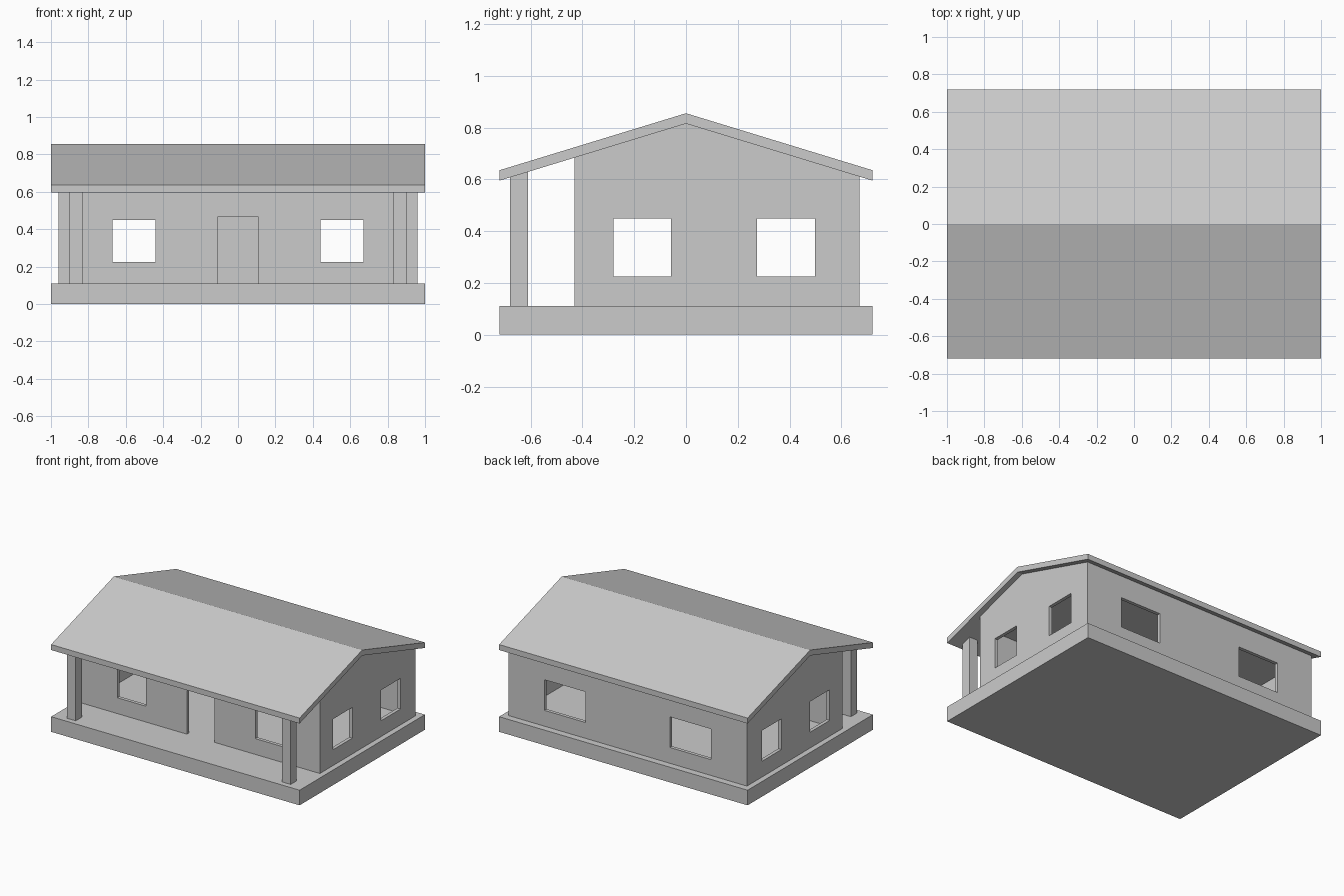
import bpy, bmesh

if "Cube" in bpy.data.objects:
    bpy.data.objects.remove(bpy.data.objects["Cube"])

SLOPE = 0.22 / 0.72     # roof pitch
RIDGE = 0.815           # underside of the ridge
FLOOR = 0.11
T = 0.025               # wall thickness


def make_object(name, bm):
    bmesh.ops.recalc_face_normals(bm, faces=bm.faces)
    mesh = bpy.data.meshes.new(name)
    bm.to_mesh(mesh)
    bm.free()
    obj = bpy.data.objects.new(name, mesh)
    bpy.context.collection.objects.link(obj)
    return obj


def extrude_x(name, profile, half):
    """Extrude a (y, z) profile from -half to +half along x."""
    bm = bmesh.new()
    face = bm.faces.new([bm.verts.new((-half, y, z)) for y, z in profile])
    ext = bmesh.ops.extrude_face_region(bm, geom=[face])
    verts = [v for v in ext["geom"] if isinstance(v, bmesh.types.BMVert)]
    bmesh.ops.translate(bm, verts=verts, vec=(2 * half, 0, 0))
    return make_object(name, bm)


def box(name, x, y, z):
    bm = bmesh.new()
    bmesh.ops.create_cube(bm, size=1)
    for v in bm.verts:
        v.co = [r[0] if c < 0 else r[1] for c, r in zip(v.co, (x, y, z))]
    return make_object(name, bm)


def under_roof(y):
    return RIDGE - SLOPE * abs(y)


def cut(target, name, x, y, z):
    cutter = box(name, x, y, z)
    cutter.hide_render = True
    cutter.hide_viewport = True
    mod = target.modifiers.new(name, 'BOOLEAN')
    mod.operation = 'DIFFERENCE'
    mod.solver = 'EXACT'
    mod.object = cutter


# Base slab
box("base_slab", (-1, 1), (-0.72, 0.72), (0, FLOOR))

# Gable roof
E = 0.72
extrude_x("roof", [(-E, under_roof(E)), (0, RIDGE), (E, under_roof(E)),
                   (E, under_roof(E) + 0.04), (0, RIDGE + 0.04),
                   (-E, under_roof(E) + 0.04)], 1)

# House body, hollowed to a room with a flat ceiling
FRONT, BACK, SIDE = -0.43, 0.67, 0.96
walls = extrude_x("walls", [(FRONT, FLOOR), (BACK, FLOOR), (BACK, under_roof(BACK)),
                            (0, RIDGE), (FRONT, under_roof(FRONT))], SIDE)
cut(walls, "room_cutter", (-SIDE + T, SIDE - T), (FRONT + T, BACK - T), (0.05, 0.59))

# Doorway
cut(walls, "door_cutter", (-0.11, 0.11), (FRONT - 0.05, FRONT + 0.06), (0.04, 0.465))

# Windows and porch posts, mirrored left and right
WIN_Z = (0.225, 0.448)
for side, s in (("left", -1), ("right", 1)):
    def span(a, b):
        return tuple(sorted((s * a, s * b)))

    cut(walls, side + "_front_window_cutter", span(0.44, 0.67),
        (FRONT - 0.05, FRONT + 0.06), WIN_Z)
    cut(walls, side + "_back_window_cutter", span(0.34, 0.67),
        (BACK - 0.06, BACK + 0.05), WIN_Z)
    for n, y in enumerate(((-0.28, -0.057), (0.275, 0.498))):
        cut(walls, f"{side}_side_window_cutter_{n + 1}",
            span(SIDE - 0.06, SIDE + 0.05), y, WIN_Z)
    box(side + "_porch_post", span(0.83, 0.90), (-0.68, -0.61), (FLOOR, 0.63))
